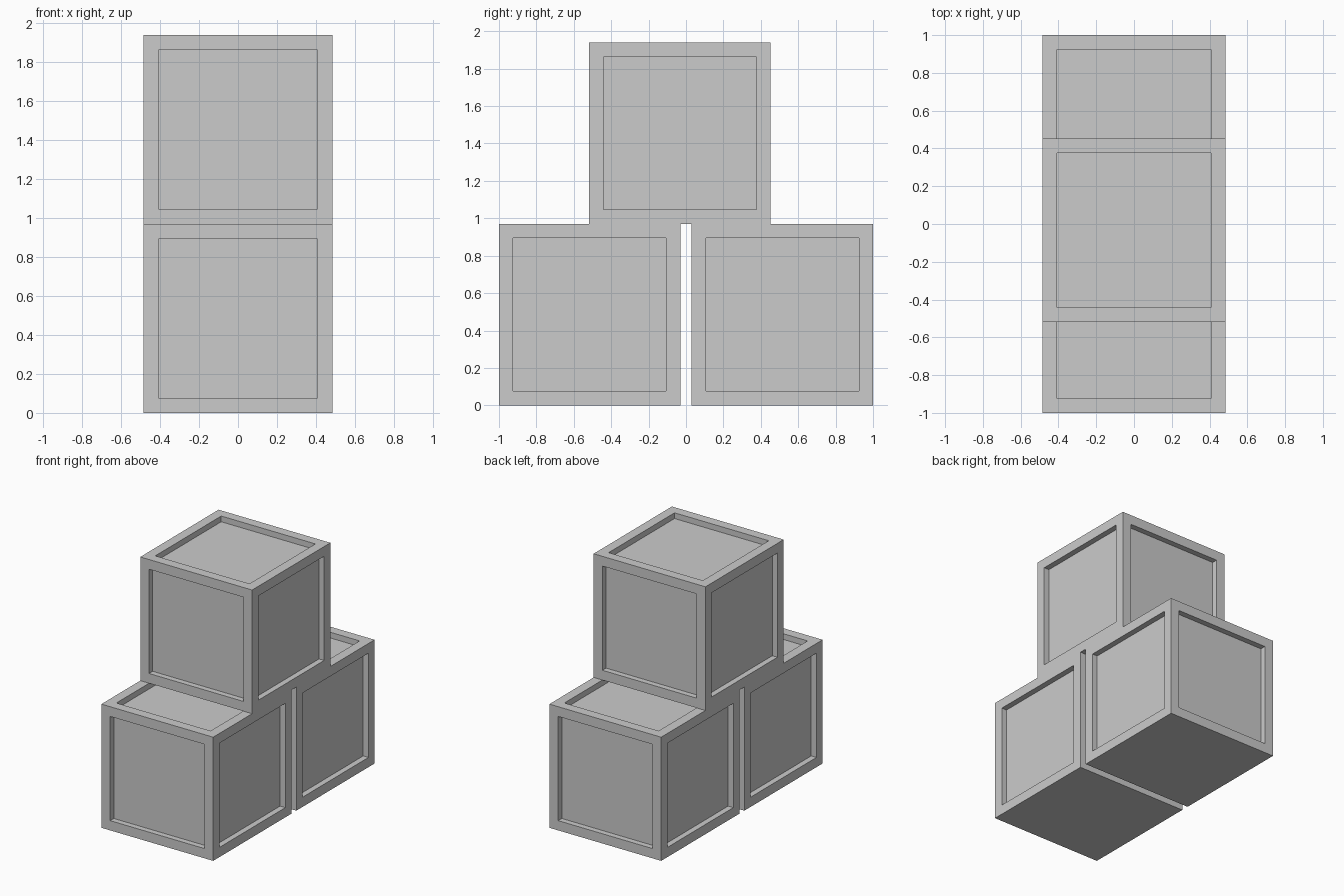
import bpy
import bmesh
from mathutils import Matrix

if "Cube" in bpy.data.objects:
    bpy.data.objects.remove(bpy.data.objects["Cube"])

SIZE = 0.97      # crate edge length
FRAME = 0.108    # width of the raised border
DEPTH = 0.045    # panel recess depth


def crate(name, y, z):
    bm = bmesh.new()
    bmesh.ops.create_cube(bm, size=SIZE, matrix=Matrix.Translation((0, 0, SIZE / 2)))
    bm.normal_update()
    # Recessed panel on every face except the underside
    panels = [f for f in bm.faces if f.normal.z > -0.5]
    bmesh.ops.inset_individual(bm, faces=panels, thickness=FRAME)
    bm.normal_update()
    bmesh.ops.inset_individual(bm, faces=panels, thickness=0, depth=-DEPTH)
    bm.normal_update()
    mesh = bpy.data.meshes.new(name)
    bm.to_mesh(mesh)
    bm.free()
    obj = bpy.data.objects.new(name, mesh)
    obj.location = (0, y, z)
    bpy.context.collection.objects.link(obj)


# Two crates side by side with a narrow gap, one stacked slightly off-centre
crate("front_crate", -0.515, 0)
crate("back_crate", 0.515, 0)
crate("top_crate", -0.033, SIZE)
